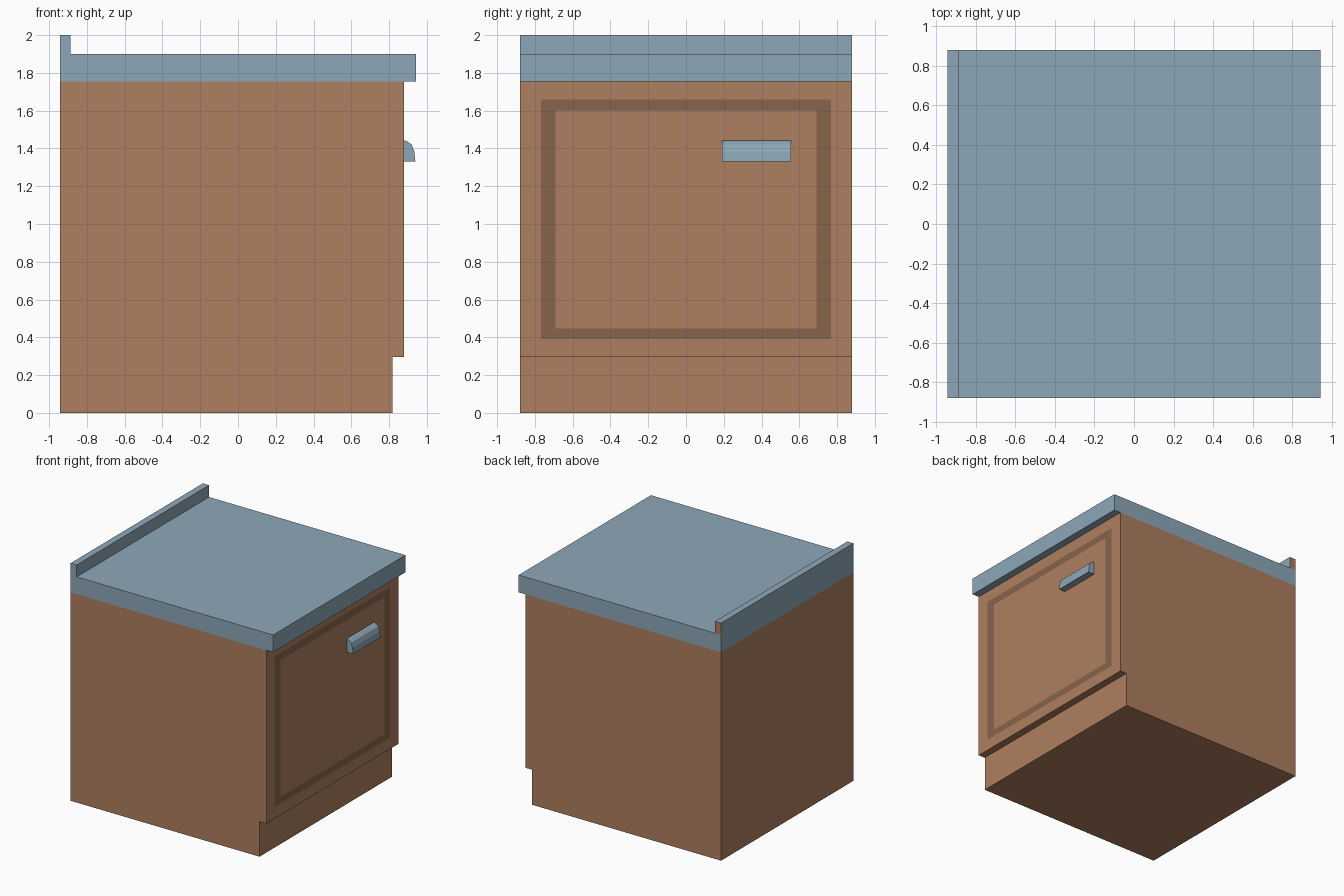
import bpy, bmesh

if "Cube" in bpy.data.objects:
    bpy.data.objects.remove(bpy.data.objects["Cube"])


def material(name, rgb):
    m = bpy.data.materials.new(name)
    m.diffuse_color = (*rgb, 1)
    m.use_nodes = True
    m.node_tree.nodes["Principled BSDF"].inputs["Base Color"].default_value = m.diffuse_color
    return m


WOOD = material("wood", (0.42, 0.21, 0.115))
DARK_WOOD = material("dark_wood", (0.25, 0.13, 0.07))
METAL = material("metal", (0.27, 0.39, 0.48))


def finish(name, bm, mats):
    bmesh.ops.recalc_face_normals(bm, faces=bm.faces)
    mesh = bpy.data.meshes.new(name)
    bm.to_mesh(mesh)
    bm.free()
    for m in mats:
        mesh.materials.append(m)
    obj = bpy.data.objects.new(name, mesh)
    bpy.context.collection.objects.link(obj)
    return obj


def extrude_profile(profile, y0, y1):
    """Extrude an (x, z) outline along y."""
    bm = bmesh.new()
    face = bm.faces.new([bm.verts.new((x, y0, z)) for x, z in profile])
    geo = bmesh.ops.extrude_face_region(bm, geom=[face])["geom"]
    moved = [v for v in geo if isinstance(v, bmesh.types.BMVert)]
    bmesh.ops.translate(bm, verts=moved, vec=(0, y1 - y0, 0))
    bmesh.ops.recalc_face_normals(bm, faces=bm.faces)
    return bm


W = 0.88                                  # half width
BACK, FRONT, LIP, TOE = -0.943, 0.88, 0.943, 0.817
KICK, TOP, COUNTER = 0.295, 1.755, 1.90   # heights

# Cabinet body with toe kick; the door's border is a flush inlaid ring
bm = extrude_profile([(BACK, 0), (TOE, 0), (TOE, KICK), (FRONT, KICK),
                      (FRONT, TOP), (BACK, TOP)], -W, W)
door = max(bm.faces, key=lambda f: f.calc_center_median().x)


def inset_to(half_y, z0, z1):
    """Inset the door face to a given rectangle, returning the ring."""
    ring = bmesh.ops.inset_region(bm, faces=[door], thickness=0.03)["faces"]
    mid = door.calc_center_median().z
    for v in door.verts:
        v.co.y = half_y if v.co.y > 0 else -half_y
        v.co.z = z1 if v.co.z > mid else z0
    return ring


inset_to(0.768, 0.39, 1.66)
for f in inset_to(0.692, 0.448, 1.60):
    f.material_index = 1
finish("cabinet_body", bm, [WOOD, DARK_WOOD])

# Countertop slab
bm = extrude_profile([(BACK, TOP), (LIP, TOP), (LIP, COUNTER),
                      (BACK, COUNTER)], -W, W)
finish("countertop", bm, [METAL])

# Backsplash, with a wooden end on the +y side
bm = extrude_profile([(BACK, COUNTER), (-0.886, COUNTER), (-0.886, 2),
                      (BACK, 2)], -W, W)
max(bm.faces, key=lambda f: f.calc_center_median().y).material_index = 1
finish("backsplash", bm, [METAL, WOOD])

# Door handle with a faceted quarter-round profile
bm = extrude_profile([(FRONT, 1.33), (0.939, 1.33), (0.934, 1.38),
                      (0.92, 1.42), (0.897, 1.437), (FRONT, 1.443)], 0.19, 0.555)
finish("door_handle", bm, [METAL])
